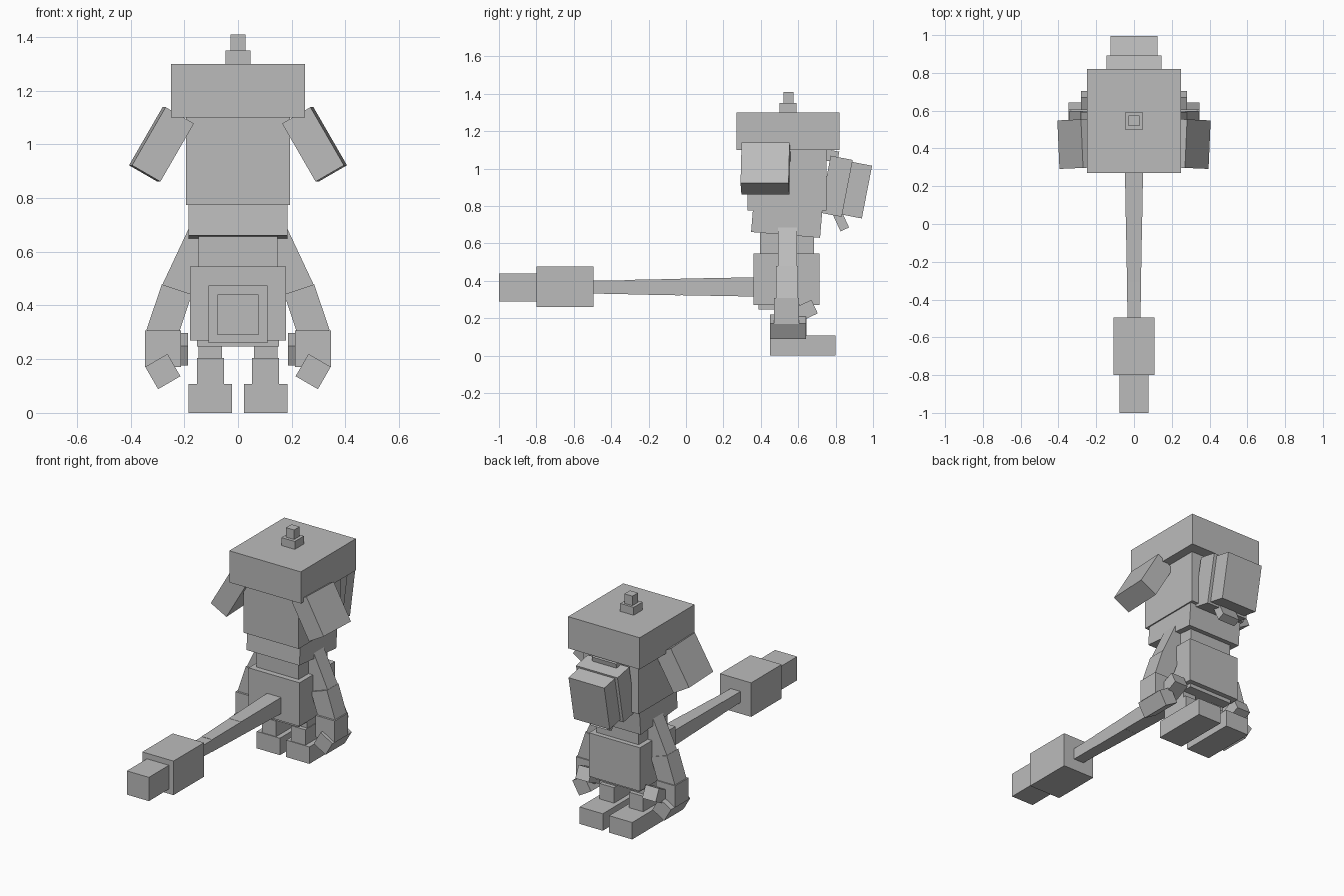
import bpy, bmesh
from math import radians, atan2
from mathutils import Vector, Matrix, Euler

cube = bpy.data.objects.get("Cube")
if cube:
    bpy.data.objects.remove(cube, do_unlink=True)

grey = bpy.data.materials.new("plain grey")
grey.use_nodes = True
tone = (0.5, 0.5, 0.5, 1)
grey.diffuse_color = tone
grey.node_tree.nodes["Principled BSDF"].inputs["Base Color"].default_value = tone


def box(name, center, size, rot=(0, 0, 0), front_scale=1):
    """Rotated block; front_scale shrinks its -y end into a taper."""
    bm = bmesh.new()
    bmesh.ops.create_cube(bm, size=1)
    for v in bm.verts:
        if v.co.y < 0:
            v.co.x *= front_scale
            v.co.z *= front_scale
        v.co = Vector(a * b for a, b in zip(v.co, size))
    turn = Euler([radians(a) for a in rot]).to_matrix().to_4x4()
    bm.transform(Matrix.Translation(center) @ turn)
    mesh = bpy.data.meshes.new(name)
    bm.to_mesh(mesh)
    bm.free()
    mesh.materials.append(grey)
    obj = bpy.data.objects.new(name, mesh)
    bpy.context.collection.objects.link(obj)
    return obj


def span(name, x, y, z, front_scale=1):
    """Block given by its low and high limits on each axis."""
    lims = (x, y, z)
    return box(name, [(a + b) / 2 for a, b in lims], [b - a for a, b in lims],
               front_scale=front_scale)


def limb(name, start, end, width, depth, y):
    """Block running between two points in the x-z plane."""
    a, b = Vector(start), Vector(end)
    d, m = a - b, (a + b) / 2
    tilt = atan2(d.x, d.y) * 180 / 3.14159265
    return box(name, (m.x, y, m.y), (width, depth, d.length), (0, tilt, 0))


def wide(half):
    return (-half, half)


# Hat
span("hat", wide(0.25), (0.27, 0.82), (1.10, 1.30))
span("hat_button", wide(0.047), (0.50, 0.59), (1.30, 1.35))
span("hat_tip", wide(0.028), (0.52, 0.575), (1.35, 1.41))

# Head and muzzle
span("head", wide(0.193), (0.33, 0.75), (0.775, 1.10))
box("jaw", (0, 0.539, 0.725), (0.37, 0.37, 0.16), (-4.8, 0, 0))
box("muzzle_base", (0, 0.803, 0.905), (0.29, 0.12, 0.31), (-11, 0, 0))
box("muzzle", (0, 0.911, 0.885), (0.25, 0.115, 0.287), (-11, 0, 0))
box("muzzle_bridge", (0, 0.765, 1.07), (0.17, 0.10, 0.06), (-11, 0, 0))
box("lower_lip", (0, 0.828, 0.72), (0.12, 0.05, 0.10), (25, 0, 0))

# Body
span("neck", wide(0.148), (0.395, 0.685), (0.50, 0.67))
span("torso", wide(0.178), (0.36, 0.715), (0.27, 0.545))
span("hips", wide(0.152), (0.387, 0.685), (0.247, 0.30))

# Tail
span("tail_root", wide(0.05), (-0.03, 0.40), (0.315, 0.419), 0.85)
span("tail_middle", wide(0.042), (-0.31, -0.03), (0.322, 0.41), 0.88)
span("tail_end", wide(0.037), (-0.52, -0.31), (0.329, 0.403), 0.93)
span("tail_tuft", wide(0.109), (-0.80, -0.495), (0.26, 0.475))
span("tail_tuft_tip", wide(0.077), (-1.0, -0.80), (0.29, 0.44))

# Paired parts
for side, s in (("left", 1), ("right", -1)):
    def across(a, b):
        return tuple(sorted((s * a, s * b)))

    box(side + "_ear", (s * 0.285, 0.425, 1.0), (0.122, 0.257, 0.25),
        (0, -30 * s, -2.5 * s))
    limb(side + "_upper_arm", (s * 0.133, 0.665), (s * 0.233, 0.452),
         0.11, 0.10, 0.543)
    limb(side + "_forearm", (s * 0.228, 0.46), (s * 0.285, 0.29),
         0.118, 0.115, 0.54)
    span(side + "_palm", across(0.213, 0.347), (0.47, 0.605), (0.17, 0.307))
    box(side + "_fingers", (s * 0.28, 0.546, 0.154), (0.096, 0.193, 0.096),
        (0, 30 * s, 0))
    box(side + "_thumb", (s * 0.234, 0.634, 0.237), (0.094, 0.118, 0.08),
        (25, 0, 0))
    span(side + "_thigh", across(0.06, 0.148), (0.48, 0.62), (0.19, 0.26))
    span(side + "_shin", across(0.052, 0.152), (0.455, 0.645), (0.10, 0.205))
    span(side + "_foot", across(0.022, 0.184), (0.45, 0.80), (0, 0.107))
